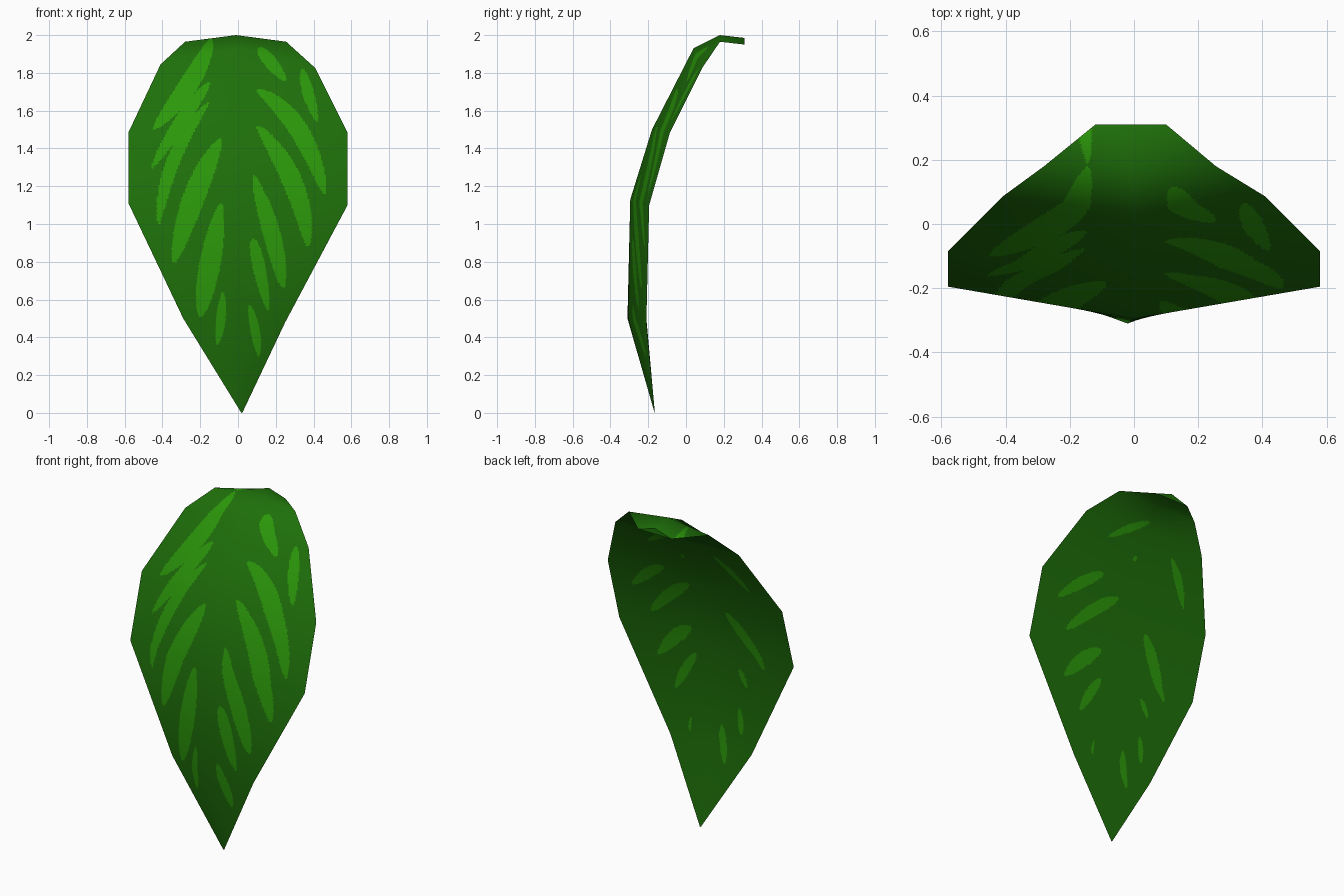
import bpy, bmesh, math
from mathutils import Vector

if "Cube" in bpy.data.objects:
    bpy.data.objects.remove(bpy.data.objects["Cube"])

# Leaf front rows from tip to stalk: left edge, midrib, right edge
FRONT_ROWS = [
    [(0.016, -.165, .003), (.02, -.166, 0), (.024, -.165, .003)],
    [(-.29, -.21, .50), (-.02, -.31, .50), (.25, -.21, .48)],
    [(-.58, -.195, 1.11), (0, -.295, 1.13), (.58, -.195, 1.10)],
    [(-.58, -.085, 1.485), (0, -.18, 1.50), (.58, -.085, 1.485)],
    [(-.41, .085, 1.845), (0, .04, 1.93), (.41, .085, 1.825)],
    [(-.28, .18, 1.965), (-.01, .18, 2.0), (.255, .18, 1.965)],
    [(-.12, .31, 1.95), (-.01, .31, 1.985), (.1, .31, 1.95)],
]
# The back runs straight across between the edges
BACK_ROWS = [[l, tuple((Vector(l) + Vector(r)) / 2), r] for l, _, r in FRONT_ROWS]

# Stripes as start, middle, end (x, z) and half width
FRONT_LEFT = [
    (-.14, 1.98, -.26, 1.74, -.45, 1.50, .050),
    (-.15, 1.75, -.29, 1.56, -.46, 1.29, .036),
    (-.15, 1.65, -.34, 1.34, -.42, .99, .036),
    (-.09, 1.45, -.23, 1.15, -.34, .79, .058),
    (-.09, 1.11, -.15, .78, -.20, .51, .056),
    (-.08, .64, -.09, .50, -.11, .36, .025),
]
FRONT_RIGHT = [
    (.11, 1.93, .17, 1.86, .25, 1.76, .034),
    (.34, 1.82, .37, 1.70, .42, 1.54, .030),
    (.10, 1.71, .32, 1.50, .46, 1.15, .050),
    (.10, 1.52, .29, 1.22, .37, .88, .053),
    (.08, 1.26, .18, .94, .24, .66, .046),
    (.08, .92, .11, .78, .16, .54, .034),
    (.06, .57, .09, .44, .11, .30, .025),
]
BACK = [
    (.18, 1.57, .30, 1.49, .44, 1.365, .032),
    (.04, 1.485, .18, 1.38, .35, 1.21, .036),
    (.09, 1.18, .20, 1.09, .325, .945, .040),
    (.07, 1.02, .14, .91, .215, .77, .028),
    (.11, .62, .12, .57, .12, .53, .009),
    (-.01, 1.89, .10, 1.83, .22, 1.75, .020),
    (.0, 1.71, .01, 1.70, .02, 1.69, .012),
    (-.18, 1.355, -.27, 1.23, -.38, 1.04, .036),
    (-.215, 1.0, -.24, .95, -.262, .90, .018),
    (-.22, 1.775, -.31, 1.68, -.39, 1.565, .024),
    (-.21, .76, -.22, .68, -.22, .60, .018),
    (-.094, .63, -.10, .52, -.115, .40, .024),
]


def material(name, colour):
    m = bpy.data.materials.new(name)
    m.diffuse_color = (*colour, 1)
    m.use_nodes = True
    m.node_tree.nodes["Principled BSDF"].inputs["Base Color"].default_value = m.diffuse_color
    return m


LEAF = material("leaf green", (.013, .16, .003))
STRIPE = material("light stripe green", (.024, .31, .003))


def stripe_discs(s):
    """Discs along a gently curved stripe, tapering at both ends."""
    a, b, c = Vector(s[0:2]), Vector(s[2:4]), Vector(s[4:6])
    ctrl = 2 * b - (a + c) / 2
    n = 36
    discs = []
    for k in range(n + 1):
        t = .02 + .96 * k / n
        p = a * (1 - t) ** 2 + ctrl * 2 * t * (1 - t) + c * t * t
        discs.append((p.x, p.y, (s[6] * math.sin(math.pi * t) ** .55) ** 2))
    return discs


def coarse_normals(rows):
    """Smooth normals of the low-poly leaf."""
    bm = bmesh.new()
    g = [[bm.verts.new(p) for p in r] for r in rows]
    for i in range(len(g) - 1):
        for j in range(2):
            bm.faces.new((g[i][j], g[i][j + 1], g[i + 1][j + 1], g[i + 1][j]))
    bm.normal_update()
    out = [[v.normal.copy() for v in r] for r in g]
    bm.free()
    return out


def leaf_side(name, rows, stripes, back):
    """One side of the leaf, divided finely so the stripes can be cut by rule."""
    normals = coarse_normals(rows)
    across, verts, norms, faces, params = 66, [], [], [], []
    for i in range(len(rows) - 1):
        n = math.ceil((Vector(rows[i + 1][1]) - Vector(rows[i][1])).length / .0078)
        params += [(i, k / n) for k in range(n)]
    params.append((len(rows) - 2, 1.0))
    for i, t in params:
        for j in range(2 * across + 1):
            c = min(j // across, 1)
            u = j / across - c

            def blend(grid):
                lo = Vector(grid[i][c]).lerp(Vector(grid[i][c + 1]), u)
                hi = Vector(grid[i + 1][c]).lerp(Vector(grid[i + 1][c + 1]), u)
                return lo.lerp(hi, t)
            nrm = blend(normals).normalized()
            verts.append(blend(rows))
            norms.append(-nrm if back else nrm)
    w = 2 * across + 1
    for i in range(len(params) - 1):
        for j in range(w - 1):
            a = i * w + j
            f = (a, a + 1, a + w + 1, a + w)
            faces.append(f[::-1] if back else f)
    me = bpy.data.meshes.new(name)
    me.from_pydata(verts, [], faces)
    me.materials.append(LEAF)
    me.materials.append(STRIPE)

    # Faces inside a stripe take the light green
    shapes = []
    for s in stripes:
        xs, zs = s[0:6:2], s[1:6:2]
        m = s[6] + .02
        shapes.append((min(xs) - m, max(xs) + m, min(zs) - m, max(zs) + m, stripe_discs(s)))
    for p in me.polygons:
        x, _, z = p.center
        for x0, x1, z0, z1, discs in shapes:
            if x0 < x < x1 and z0 < z < z1 and any(
                    (x - dx) ** 2 + (z - dz) ** 2 < r2 for dx, dz, r2 in discs):
                p.material_index = 1
                break
    me.polygons.foreach_set("use_smooth", [True] * len(me.polygons))
    me.normals_split_custom_set_from_vertices(norms)
    bpy.context.collection.objects.link(bpy.data.objects.new(name, me))


leaf_side("leaf_front", FRONT_ROWS, FRONT_LEFT + FRONT_RIGHT, False)
leaf_side("leaf_back", BACK_ROWS, BACK, True)

# Small cap closing the stalk end
cap = bpy.data.meshes.new("stalk_end_cap")
cap.from_pydata(FRONT_ROWS[-1], [], [(0, 1, 2)])
cap.materials.append(LEAF)
cap.flip_normals() if cap.polygons[0].normal.y < 0 else None
bpy.context.collection.objects.link(bpy.data.objects.new("stalk_end_cap", cap))
